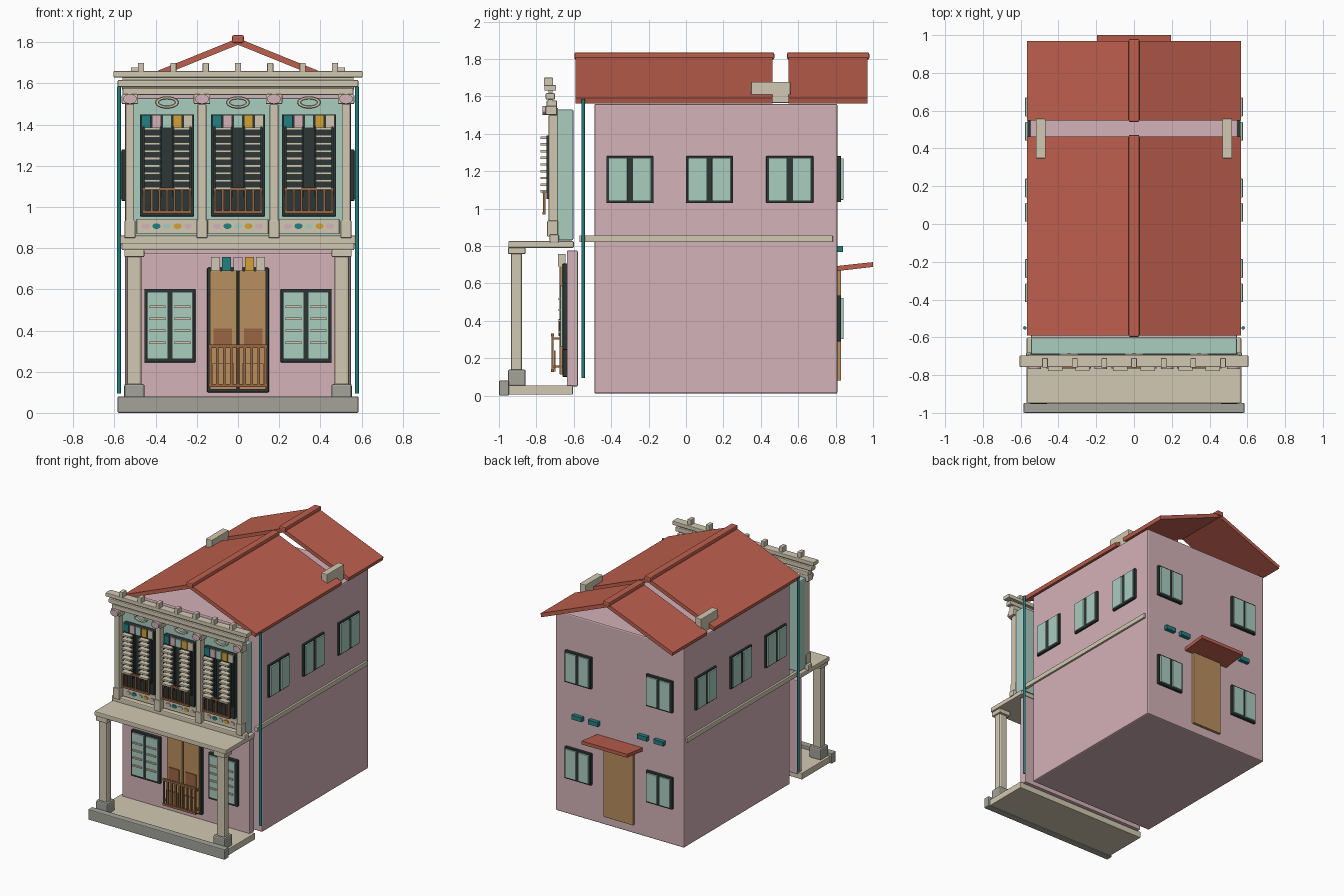
import bpy, bmesh, math
from mathutils import Matrix, Vector

if "Cube" in bpy.data.objects:
    bpy.data.objects.remove(bpy.data.objects["Cube"])

# ten flat colours, given as sRGB bytes and converted to linear
def lin(c):
    c /= 255
    return c / 12.92 if c < 0.04045 else ((c + 0.055) / 1.055) ** 2.4

M = {}
for n, rgb in dict(pink=(212, 178, 184), mint=(170, 205, 192), cream=(210, 201, 178),
                   terracotta=(190, 96, 78), tan=(184, 142, 94), brown=(152, 102, 68),
                   charcoal=(44, 54, 54), teal=(36, 128, 128), gold=(210, 163, 55),
                   grey=(164, 164, 154)).items():
    M[n] = bpy.data.materials.new(n)
    M[n].diffuse_color = (*[lin(c) for c in rgb], 1)

def finish(name, mat, bm, bevel=0):
    bmesh.ops.recalc_face_normals(bm, faces=bm.faces)
    me = bpy.data.meshes.new(name)
    bm.to_mesh(me)
    bm.free()
    me.materials.append(M[mat])
    ob = bpy.data.objects.new(name, me)
    bpy.context.collection.objects.link(ob)
    if bevel:
        b = ob.modifiers.new("bevel", 'BEVEL')
        b.width, b.segments = bevel, 2
    return ob

def boxes(name, mat, items, bevel=0):
    """items: (x0, x1, y0, y1, z0, z1) extents"""
    bm = bmesh.new()
    for x0, x1, y0, y1, z0, z1 in items:
        m = Matrix.Translation(((x0 + x1) / 2, (y0 + y1) / 2, (z0 + z1) / 2)) \
            @ Matrix.Diagonal((x1 - x0, y1 - y0, z1 - z0, 1))
        bmesh.ops.create_cube(bm, size=1, matrix=m)
    return finish(name, mat, bm, bevel)

def mirrored(items):
    return items + [(-b, -a, *r) for a, b, *r in items]

def prism(name, mat, profile, axis, spans):
    """Extrude a two-coordinate profile along x (profile y,z) or y (profile x,z)"""
    bm = bmesh.new()
    for lo, hi in spans:
        vs = [bm.verts.new((lo, a, z) if axis == 'x' else (a, lo, z)) for a, z in profile]
        f = bm.faces.new(vs)
        r = bmesh.ops.extrude_face_region(bm, geom=[f])
        d = Vector((hi - lo, 0, 0) if axis == 'x' else (0, hi - lo, 0))
        bmesh.ops.translate(bm, vec=d, verts=[v for v in r['geom'] if isinstance(v, bmesh.types.BMVert)])
    return finish(name, mat, bm)

def discs(name, mat, items, rx, rz, y0, y1, seg=16):
    """Oval buttons facing the front"""
    bm = bmesh.new()
    for x, z in items:
        m = Matrix.Translation((x, (y0 + y1) / 2, z)) @ Matrix.Diagonal((rx, 1, rz, 1)) \
            @ Matrix.Rotation(math.pi / 2, 4, 'X')
        bmesh.ops.create_cone(bm, cap_ends=True, segments=seg, radius1=1, radius2=1, depth=y1 - y0, matrix=m)
    return finish(name, mat, bm)

BAYS = (-0.345, 0, 0.345)
PILLARS = (-0.525, -0.175, 0.175, 0.525)

# main house block and side string courses
boxes("house_body", 'pink', [(-.55, .55, -.49, .81, .01, 1.56)], .01)
boxes("side_band", 'cream', mirrored([(.54, .565, -.57, .785, .82, .857)]), .004)

# roof in two lengths with a light gap, ridge caps and wall ends in the gap
spans = [(-.59, .463), (.547, .97)]
prism("roof", 'terracotta', [(0, 1.82), (.567, 1.59), (.56, 1.562), (0, 1.788), (-.56, 1.562), (-.567, 1.59)], 'y', spans)
boxes("ridge_cap", 'terracotta', [(-.028, .028, a, b, 1.797, 1.835) for a, b in [(-.597, .472), (.54, .98)]], .008)
boxes("gap_wall_end", 'cream', mirrored([(.468, .52, .348, .558, 1.565, 1.678)]), .004)

# facade walls
boxes("lower_front_wall", 'pink', [(-.545, .545, -.637, -.578, .05, .775)], .006)
boxes("upper_front_wall", 'mint', [(-.545, .545, -.69, -.602, .83, 1.53)], .008)

# rain pipes
bm = bmesh.new()
for s in (-1, 1):
    bmesh.ops.create_cone(bm, cap_ends=True, segments=12, radius1=.009, radius2=.009, depth=1.49,
                          matrix=Matrix.Translation((s * .578, -.55, .84)))
finish("rain_pipe", 'teal', bm)

# porch
boxes("porch_floor", 'cream', [(-.57, .57, -.96, -.605, .005, .055)], .004)
boxes("porch_curb", 'grey', [(-.585, .585, -1, -.947, 0, .08)], .006)
boxes("column_base", 'grey', mirrored([(.453, .553, -.952, -.857, .05, .14)]), .01)
boxes("column", 'cream', mirrored([(.468, .54, -.936, -.876, .13, .77)]), .012)
boxes("column_cap", 'cream', mirrored([(.455, .552, -.952, -.858, .757, .795)]), .006)
boxes("porch_roof", 'cream', [(-.565, .565, -.95, -.6, .79, .826)], .006)
boxes("porch_ledge", 'cream', [(-.572, .572, -.73, -.68, .817, .862)], .008)

# upper storey pilasters and cornice
boxes("pilaster", 'cream', [(x - .021, x + .021, -.735, -.685, .93, 1.5) for x in PILLARS], .005)
boxes("pilaster_base", 'cream', [(x - .026, x + .026, -.742, -.685, .85, .935) for x in PILLARS], .004)
boxes("pilaster_cap", 'cream', [(x - .04, x + .04, -.75, -.69, 1.5, 1.548) for x in PILLARS], .006)
discs("cap_rosette", 'pink', [(x, 1.525) for x in PILLARS], .033, .024, -.767, -.745)
boxes("lower_cornice", 'cream', [(-.56, .56, -.745, -.69, 1.545, 1.577)], .004)
boxes("middle_cornice", 'cream', [(-.585, .585, -.75, -.7, 1.583, 1.617)], .006)
boxes("top_cornice", 'cream', [(-.605, .605, -.757, -.695, 1.63, 1.66)], .004)
boxes("cornice_post", 'cream', [(-.56, .56, -.735, -.715, 1.57, 1.635)])
boxes("finial", 'cream', [(i * .157 - .015, i * .157 + .015, -.76, -.71, 1.655, 1.7) for i in range(-3, 4)], .004)

# oval medallions
bm = bmesh.new()
for x in BAYS:
    rings = []
    for i in range(24):
        a = i * math.tau / 24
        rings.append([bm.verts.new((x + rx * math.cos(a), y, 1.508 + rz * math.sin(a)))
                      for rx, rz, y in [(.058, .03, -.685), (.054, .027, -.705), (.042, .018, -.705), (.038, .015, -.685)]])
    for i in range(24):
        a, b = rings[i], rings[(i + 1) % 24]
        for k in range(4):
            bm.faces.new((a[k], b[k], b[(k + 1) % 4], a[(k + 1) % 4]))
finish("medallion_ring", 'cream', bm)

# upper windows: dark opening, louvred shutters, coloured fanlights, railing, tile panel
boxes("upper_window", 'charcoal', [(x - .132, x + .132, -.722, -.68, .955, 1.45) for x in BAYS], .004)
slats, stiles, rails = [], [], []
for x in BAYS:
    for s in (-1, 1):
        c = x + s * .072
        slats += [(c - .038, c + .038, -.778, -.738, z, z + .013) for z in [1.085 + .036 * i for i in range(9)]]
        stiles += [(c + t * .043 - .005, c + t * .043 + .005, -.745, -.715, 1.05, 1.39) for t in (-1, 1)]
    rails += [(x - .118, x + .118, -.766, -.75, z, z + .014) for z in (.968, 1.08)]
    rails += [(x + i * .037 - .005, x + i * .037 + .005, -.764, -.752, .97, 1.095) for i in range(-3, 4)]
boxes("louvre_slat", 'cream', slats)
boxes("shutter_stile", 'charcoal', stiles)
boxes("balcony_railing", 'brown', rails)
boxes("tile_panel", 'cream', [(x - .147, x + .147, -.705, -.685, .868, .943) for x in BAYS], .004)
GLASS = ('teal', 'pink', 'mint', 'gold', 'cream')
for i, g in enumerate(GLASS):
    boxes("fanlight_" + g, g, [(x + (i - 2) * .051 - .022, x + (i - 2) * .051 + .022, -.73, -.715, 1.385, 1.448) for x in BAYS])
for g, offs in dict(pink=(-.102, .102), teal=(-.051,), mint=(0,), gold=(.051,)).items():
    discs("tile_" + g, g, [(x + o, .907) for x in BAYS for o in offs], .02, .014, -.712, -.7, 12)

# front door with fanlights and half-height gate
boxes("door_frame", 'charcoal', [(-.15, .15, -.66, -.63, .1, .705)], .004)
boxes("door_leaf", 'tan', mirrored([(.006, .137, -.675, -.655, .113, .69)]), .003)
boxes("door_panel", 'brown', mirrored([(.028, .118, -.682, -.67, .32, .41)]))
for i, g in enumerate(('cream', 'teal', 'pink', 'gold', 'cream')):
    x = (i - 2) * .055
    boxes("door_fanlight_%d" % i, g, [(x - .022, x + .022, -.685, -.645, .69, .757)])
boxes("door_gate", 'brown',
      [(-.143, .143, -.722, -.706, z, z + .016) for z in (.125, .315)] +
      [(i * .0335 - .006, i * .0335 + .006, -.72, -.708, .125, .33) for i in range(-4, 5)])
boxes("gate_panel", 'tan', mirrored([(.02, .125, -.705, -.697, .13, .24)]))
boxes("gate_hinge", 'brown', mirrored([(.13, .142, -.71, -.66, z, z + .012) for z in (.15, .3)]))

# lower front windows
boxes("lower_window_frame", 'charcoal', mirrored([(.207, .455, -.66, -.63, .245, .602)]), .004)
leaf = [(.33 + s * .06 - .051, .33 + s * .06 + .051) for s in (-1, 1)]
boxes("lower_window_shutter", 'mint', mirrored([(a, b, -.672, -.65, .262, .588) for a, b in leaf]), .003)
boxes("lower_window_slat", 'cream', mirrored([(a + .012, b - .012, -.682, -.67, z, z + .011)
                                              for a, b in leaf for z in (.335, .395, .452, .51)]))

# side windows: dark frame with two pale leaves
cy = (-.3, .126, .555)
boxes("side_window_frame", 'charcoal', mirrored([(.54, .565, y - .126, y + .126, 1.03, 1.28) for y in cy]), .003)
boxes("side_window_leaf", 'mint', mirrored([(.55, .576, y + s * .064 - .05, y + s * .064 + .05, 1.04, 1.27)
                                            for y in cy for s in (-1, 1)]), .003)

# rear windows, door, awning and vents
rows = ((1.035, 1.28), (.29, .535))
boxes("rear_window_frame", 'charcoal', mirrored([(.235, .46, .8, .83, a, b) for a, b in rows]), .003)
boxes("rear_window_leaf", 'mint', mirrored([(.3475 + s * .055 - .045, .3475 + s * .055 + .045, .81, .842, a + .012, b - .012)
                                            for a, b in rows for s in (-1, 1)]), .003)
boxes("rear_door", 'tan', [(-.127, .127, .8, .83, .08, .67)], .003)
prism("rear_awning", 'terracotta', [(.8, .665), (1, .688), (1, .714), (.8, .692)], 'x', [(-.195, .195)])
boxes("rear_vent", 'teal', mirrored([(x - .042, x + .042, .805, .84, .767, .8) for x in (.21, .35)]))

for m in bpy.data.materials:
    if m.users and not m.is_grease_pencil:
        m.use_nodes = True
        m.node_tree.nodes["Principled BSDF"].inputs["Base Color"].default_value = m.diffuse_color
